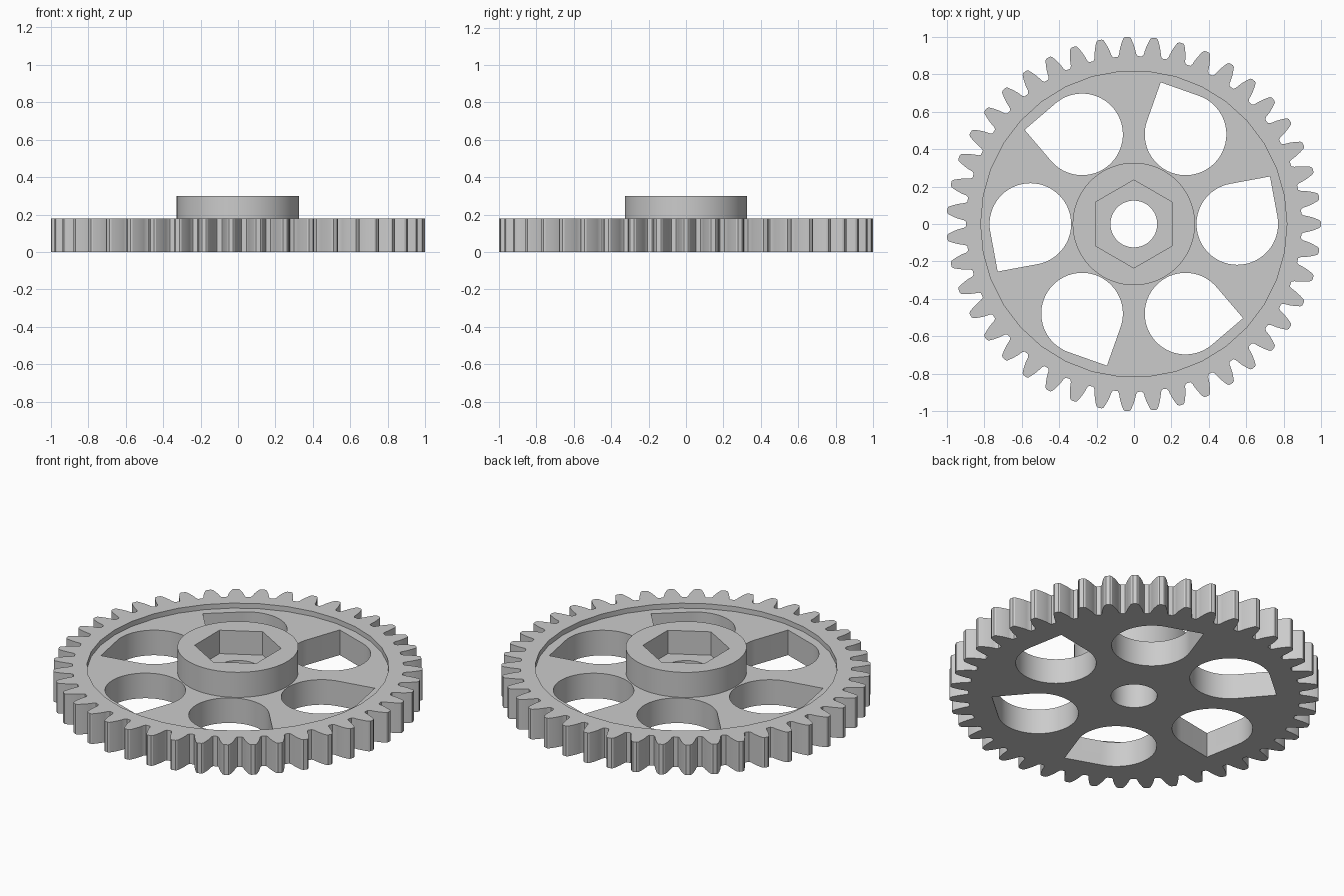
import bpy, bmesh
from math import sin, cos, pi, radians, tan, acos, tau
from mathutils import Vector

cube = bpy.data.objects.get("Cube")
if cube:
    bpy.data.objects.remove(cube)

# Single grey material
grey = bpy.data.materials.new("plain grey")
grey.use_nodes = True
colour = (0.6, 0.6, 0.6, 1)
grey.diffuse_color = colour
grey.node_tree.nodes["Principled BSDF"].inputs["Base Color"].default_value = colour


def polar(r, a):
    return Vector((r * cos(a), r * sin(a)))


def ring(r, n, start=0.0):
    return [polar(r, start + tau * i / n) for i in range(n)]


def prism(name, outline, z0, z1):
    """Extrude a closed 2D outline between two heights."""
    bm = bmesh.new()
    base = bm.faces.new([bm.verts.new((p.x, p.y, z0)) for p in outline])
    top = bmesh.ops.extrude_face_region(bm, geom=[base])["geom"]
    verts = [v for v in top if isinstance(v, bmesh.types.BMVert)]
    bmesh.ops.translate(bm, verts=verts, vec=(0, 0, z1 - z0))
    bmesh.ops.recalc_face_normals(bm, faces=bm.faces)
    mesh = bpy.data.meshes.new(name)
    bm.to_mesh(mesh)
    bm.free()
    mesh.materials.append(grey)
    obj = bpy.data.objects.new(name, mesh)
    bpy.context.collection.objects.link(obj)
    return obj


def combine(target, tool, operation):
    """Apply a boolean and discard the tool object."""
    mod = target.modifiers.new(operation.lower(), "BOOLEAN")
    mod.operation = operation
    mod.solver = "EXACT"
    mod.object = tool
    bpy.context.view_layer.objects.active = target
    bpy.ops.object.modifier_apply(modifier=mod.name)
    bpy.data.objects.remove(tool)


# Involute tooth outline
TEETH = 43
PITCH_R = TEETH / (TEETH + 2)
BASE_R = PITCH_R * cos(radians(20))


def involute(r):
    a = acos(min(1, BASE_R / r))
    return tan(a) - a


def half_angle(r):
    return pi / (2 * TEETH) + involute(PITCH_R) - involute(r)


flank = [(r, half_angle(r)) for r in (0.91, 0.925, 0.94, 0.956, 0.97, 0.983, 0.994)]
flank = [(0.897, half_angle(0.9) + 0.008)] + flank + [(1.0, half_angle(1.0) * 0.65)]
outline = []
for t in range(TEETH):
    mid = tau * t / TEETH
    outline += [polar(r, mid - h) for r, h in flank]
    outline += [polar(r, mid + h) for r, h in reversed(flank)]

gear = prism("toothed_wheel", outline, 0, 0.18)

# Sunken web inside the rim, then the raised hub
combine(gear, prism("recess_cutter", ring(0.818, 34), 0.15, 0.4), "DIFFERENCE")
combine(gear, prism("hub", ring(0.327, 72), 0.1, 0.30), "UNION")

# Hexagonal socket and shaft bore
combine(gear, prism("hex_cutter", ring(0.235, 6, pi / 2), 0.16, 0.5), "DIFFERENCE")
combine(gear, prism("bore_cutter", ring(0.125, 48), -0.1, 0.5), "DIFFERENCE")

# Six teardrop openings around the web
HOLE_R, TIP = 0.218, radians(55.5)
for k in range(6):
    turn = k * pi / 3
    centre = polar(0.553, turn)
    start = turn + TIP + pi / 4
    drop = [centre + polar(HOLE_R, start + 1.5 * pi * i / 48) for i in range(49)]
    drop.append(centre + polar(HOLE_R * 2 ** 0.5, turn + TIP))
    combine(gear, prism("opening_cutter", drop, -0.1, 0.5), "DIFFERENCE")

# Centre the odd-toothed wheel on its bounds
xs = [v.co.x for v in gear.data.vertices]
gear.location.x = -(min(xs) + max(xs)) / 2

bpy.ops.object.select_all(action="DESELECT")
gear.select_set(True)
bpy.context.view_layer.objects.active = gear
bpy.ops.object.shade_smooth_by_angle(angle=radians(25))
